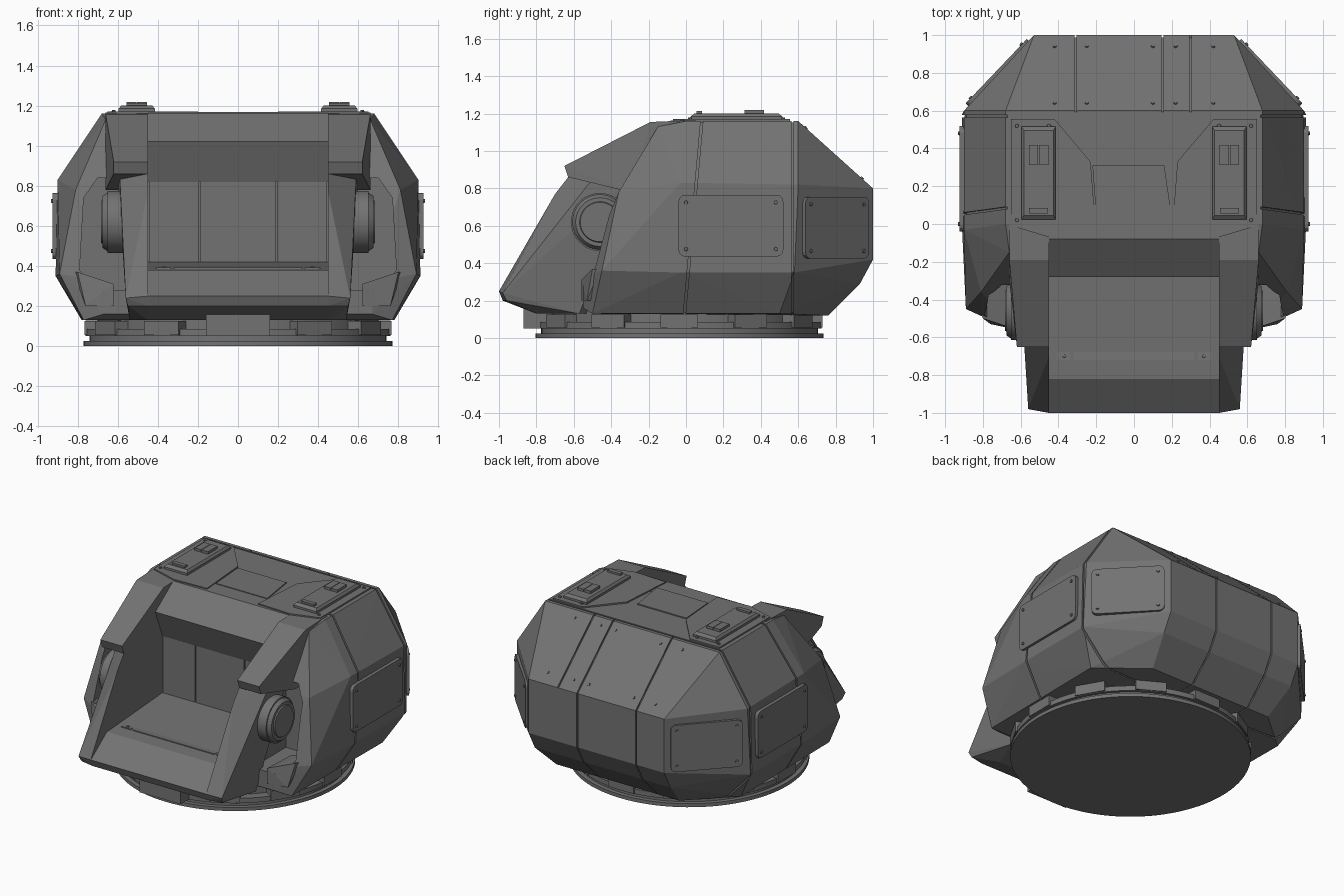
import bpy, bmesh, math
from mathutils import Matrix, Vector

cube = bpy.data.objects.get("Cube")
if cube:
    bpy.data.objects.remove(cube, do_unlink=True)

SHELL = 0.17
mat = bpy.data.materials.new("dark grey metal")
mat.use_nodes = True
mat.diffuse_color = (SHELL, SHELL, SHELL, 1)
mat.node_tree.nodes["Principled BSDF"].inputs["Base Color"].default_value = (SHELL, SHELL, SHELL, 1)


def finish(name, bm):
    bmesh.ops.recalc_face_normals(bm, faces=bm.faces)
    mesh = bpy.data.meshes.new(name)
    bm.to_mesh(mesh)
    bm.free()
    mesh.materials.append(mat)
    obj = bpy.data.objects.new(name, mesh)
    bpy.context.collection.objects.link(obj)
    return obj


def hull(name, points):
    """Convex faceted solid around the points."""
    bm = bmesh.new()
    verts = [bm.verts.new(p) for p in points]
    res = bmesh.ops.convex_hull(bm, input=verts)
    loose = {v for v in res["geom_interior"] if isinstance(v, bmesh.types.BMVert)}
    bmesh.ops.delete(bm, geom=list(loose), context="VERTS")
    bmesh.ops.dissolve_limit(bm, angle_limit=0.01, verts=bm.verts, edges=bm.edges)
    return finish(name, bm)


def extrude(name, outline, low, high, matrix):
    """Outline in local XY, extruded from low to high along local Z."""
    bm = bmesh.new()
    face = bm.faces.new([bm.verts.new((a, b, low)) for a, b in outline])
    res = bmesh.ops.extrude_face_region(bm, geom=[face])
    for v in res["geom"]:
        if isinstance(v, bmesh.types.BMVert):
            v.co.z = high
    bm.transform(matrix)
    return finish(name, bm)


def side_prism(name, profile, x0, x1):
    """Profile of (y, z) pairs extruded along x."""
    return extrude(name, profile, x0, x1, Matrix(((0, 0, 1, 0), (1, 0, 0, 0), (0, 1, 0, 0), (0, 0, 0, 1))))


def box(name, center, size, matrix=Matrix()):
    bm = bmesh.new()
    bmesh.ops.create_cube(bm, size=1, matrix=matrix @ Matrix.Translation(center) @ Matrix.Diagonal((*size, 1)))
    return finish(name, bm)


def drum(name, radius, top_radius, depth, matrix, sides=64):
    bm = bmesh.new()
    bmesh.ops.create_cone(bm, cap_ends=True, segments=sides, radius1=radius, radius2=top_radius,
                          depth=depth, matrix=matrix)
    obj = finish(name, bm)
    bpy.ops.object.select_all(action="DESELECT")
    obj.select_set(True)
    bpy.context.view_layer.objects.active = obj
    bpy.ops.object.shade_smooth_by_angle(angle=math.radians(30))
    return obj


def rounded(w, h, r):
    pts = []
    for i, (sx, sy) in enumerate([(1, 1), (-1, 1), (-1, -1), (1, -1)]):
        for k in range(4):
            a = math.pi / 2 * (i + k / 3)
            pts.append((sx * (w / 2 - r) + r * math.cos(a), sy * (h / 2 - r) + r * math.sin(a)))
    return pts


def facing(center, angle):
    """Frame on a vertical wall whose outward normal has this heading."""
    c, s = math.cos(angle), math.sin(angle)
    rot = Matrix(((-s, 0, c), (c, 0, s), (0, 1, 0))).to_4x4()
    return Matrix.Translation(center) @ rot


def cut(obj, cutter):
    cutter.hide_render = True
    mod = obj.modifiers.new("cut", "BOOLEAN")
    mod.operation, mod.solver, mod.object = "DIFFERENCE", "EXACT", cutter
    bpy.context.view_layer.update()
    result = bpy.data.meshes.new_from_object(obj.evaluated_get(bpy.context.evaluated_depsgraph_get()))
    obj.modifiers.clear()
    obj.data = result


def drop(*objs):
    for o in objs:
        bpy.data.objects.remove(o, do_unlink=True)


# faceted main shell
half = [(.66, -.15, 1.13), (.68, 0, 1.16), (.68, .6, 1.16),
        (.9, -.03, .83), (.9, .6, .82), (.91, -.03, .35), (.91, .58, .35),
        (.81, -.36, .78), (.89, -.45, .36), (.77, -.5, .13), (.78, .5, .13),
        (.67, -.55, .32), (.67, -.55, .16),
        (.53, 1, .8), (.53, 1, .42), (.53, .93, .29), (.48, .76, .12)]
shell_points = [Vector((s * x, y, z)) for s in (1, -1) for x, y, z in half]
body = hull("main_shell", shell_points)

# panel seams, shallow grooves that follow the shell
mid = Vector((0, .2, .64))
core = hull("seam_core", [mid + (p - mid) * .985 for p in shell_points])
seams = [box("seam_cutter", (0, 0, .64), (3, .012, 3), Matrix.Translation((0, -.02, 0)) @ Matrix.Rotation(-.09, 4, "X")),
         box("seam_cutter", (0, .57, .64), (3, .012, 3))]
seams += [box("seam_cutter", (x, 1.08, .64), (.01, 1, 3)) for x in (-.31, .15)]
seams.append(box("seam_cutter", (.3, 1.08, 1.3), (.01, 1, 1)))
for seam in seams:
    cut(seam, core)
    cut(body, seam)
drop(core, *seams)

# cockpit opening and side pockets
opening = side_prism("opening_cutter", [(-1.2, 1.3), (-.05, 1.3), (-.05, .9), (-.19, .85), (-.19, .3), (-1.2, .3)], -.45, .45)
cut(body, opening)
drop(opening)
for s in (1, -1):
    pocket = hull("pocket_cutter", [(s * x, y, z) for x, z in ((.5, .28), (.5, .84), (.7, .84), (.77, .74), (.79, .38), (.72, .28))
                                    for y in (-1, -.18)])
    cut(body, pocket)
    drop(pocket)

# hood over the opening, rear wall panels and floor tub
side_prism("hood", [(.1, 1.163), (-.08, 1.163), (-.28, 1.02), (-.2, .82), (.1, .82)], -.45, .45)
for x, w in ((-.32, .25), (0, .375), (.32, .25)):
    box("rear_wall_panel", (x, -.192, .62), (w, .016, .4))
side_prism("floor_tub", [(-.1, .42), (-.2, .42), (-.73, .385), (-.82, .38), (-1, .25), (-.98, .2), (-.8, .13), (-.1, .13)], -.45, .45)
slope = Matrix.Translation((0, -.73, .385)) @ Matrix.Rotation(-.066, 4, "X")
extrude("floor_panel", [(-.32, .01), (.32, .01), (.32, .17), (-.32, .17)], -.01, .007, slope)
for s in (1, -1):
    extrude("floor_side_strip", [(s * .335, .01), (s * .41, .01), (s * .42, .28), (s * .335, .18)], -.01, .007, slope)
    for y in (.03, .14):
        drum("floor_bolt", .01, .008, .012, slope @ Matrix.Translation((s * .37, y, .008)), 8)

for s in (1, -1):
    # cheek arm beside the opening
    inner = [(-1, .25), (-.98, .2), (-.8, .13), (-.5, .13), (-.25, .85), (-.63, .86), (-.7, .77)]
    outer = [(.56, -.98, .24), (.55, -.96, .2), (.54, -.57, .13), (.6, -.3, .85), (.59, -.5, .85)]
    hull("cheek_arm", [(s * .45, y, z) for y, z in inner] + [(s * x, y, z) for x, y, z in outer])
    # brow above the arm
    brow = [(.05, 1.165), (-.19, 1.155), (-.65, .92), (-.63, .86), (-.5, .84), (-.3, .78), (.05, .78)]
    hull("brow", [(s * x, y, z) for y, z in brow for x in (.45, .62 if y < -.4 else .66)])
    # round sensor in the pocket
    turn = Matrix.Rotation(s * math.pi / 2, 4, "Y")
    at = Matrix.Translation((s * .6, -.46, .62)) @ turn
    drum("sensor_housing", .155, .155, .1, at)
    drum("sensor_rim", .15, .13, .03, at @ Matrix.Translation((0, 0, .06)))
    drum("sensor_lens", .11, .105, .01, at @ Matrix.Translation((0, 0, .078)))
    # foot plate under the pocket
    hull("pocket_foot", [(s * x, y, z) for x, y, z in ((.62, -.56, .2), (.62, -.56, .31), (.8, -.5, .37), (.82, -.46, .37),
                                                       (.76, -.53, .2), (.62, -.3, .3), (.8, -.3, .37), (.7, -.3, .2))])
    # armour plates with corner bolts
    for name, pos, angle, w, h in (("side_plate", (.905, .24, .6), 0, .56, .33),
                                   ("corner_plate", (.715, .795, .59), .76, .47, .33)):
        frame = facing((s * pos[0], pos[1], pos[2]), angle if s > 0 else math.pi - angle)
        extrude(name, rounded(w, h, .035), -.02, .02, frame)
        for a in (1, -1):
            for b in (1, -1):
                drum("plate_bolt", .011, .009, .012,
                     frame @ Matrix.Translation((a * (w / 2 - .04), b * (h / 2 - .04), .022)), 8)
    # raised shoulder plate
    shoulder = [(.65, .555), (.42, .555), (.23, .33), (.2, -.06), (.45, -.07), (.65, -.01)]
    extrude("shoulder_plate", [(s * x, y) for x, y in shoulder], 1.15, 1.17, Matrix())
    for x, y in ((.62, .52), (.45, .52), (.62, .02)):
        drum("shoulder_bolt", .011, .009, .012, Matrix.Translation((s * x, y, 1.173)), 8)
    # roof hatch
    hx, hy = s * .505, .27
    hull("roof_hatch", [(hx + a * w, hy + b * l, z) for a in (1, -1) for b in (1, -1)
                        for w, l, z in ((.09, .245, 1.15), (.09, .245, 1.185), (.078, .225, 1.2))])
    for dx in (-.027, .027):
        box("hatch_window", (hx + dx, .365, 1.205), (.05, .105, .026))
    box("hatch_latch", (hx, .07, 1.203), (.1, .03, .02))

# centre roof panel
extrude("roof_panel", [(-.2, .04), (.2, .04), (.16, .31), (-.22, .31)], 1.15, 1.168, Matrix())

# bolts along the rear slope
down = Matrix.Rotation(-math.atan2(.4, .36), 4, "X")
for x in (-.42, -.25, .1, .22, .42):
    for t in (.1, .85):
        spot = Matrix.Translation((x, .6 + .4 * t, 1.16 - .36 * t))
        drum("rear_bolt", .011, .009, .012, spot @ down, 8)

# turntable base
pivot = Matrix.Translation((0, -.035, 0))
for name, r, low, high in (("base_disc", .77, 0, .025), ("base_step", .74, .02, .06),
                           ("bearing_ring", .76, .05, .085), ("bearing_neck", .7, .08, .15)):
    drum(name, r, r, high - low, pivot @ Matrix.Translation((0, 0, (low + high) / 2)), 96)
for i in range(12):
    box("bearing_block", (.72, 0, .09), (.09, .2, .07), pivot @ Matrix.Rotation(math.tau * i / 12, 4, "Z"))
box("front_lock_block", (0, -.79, .105), (.32, .16, .11))
